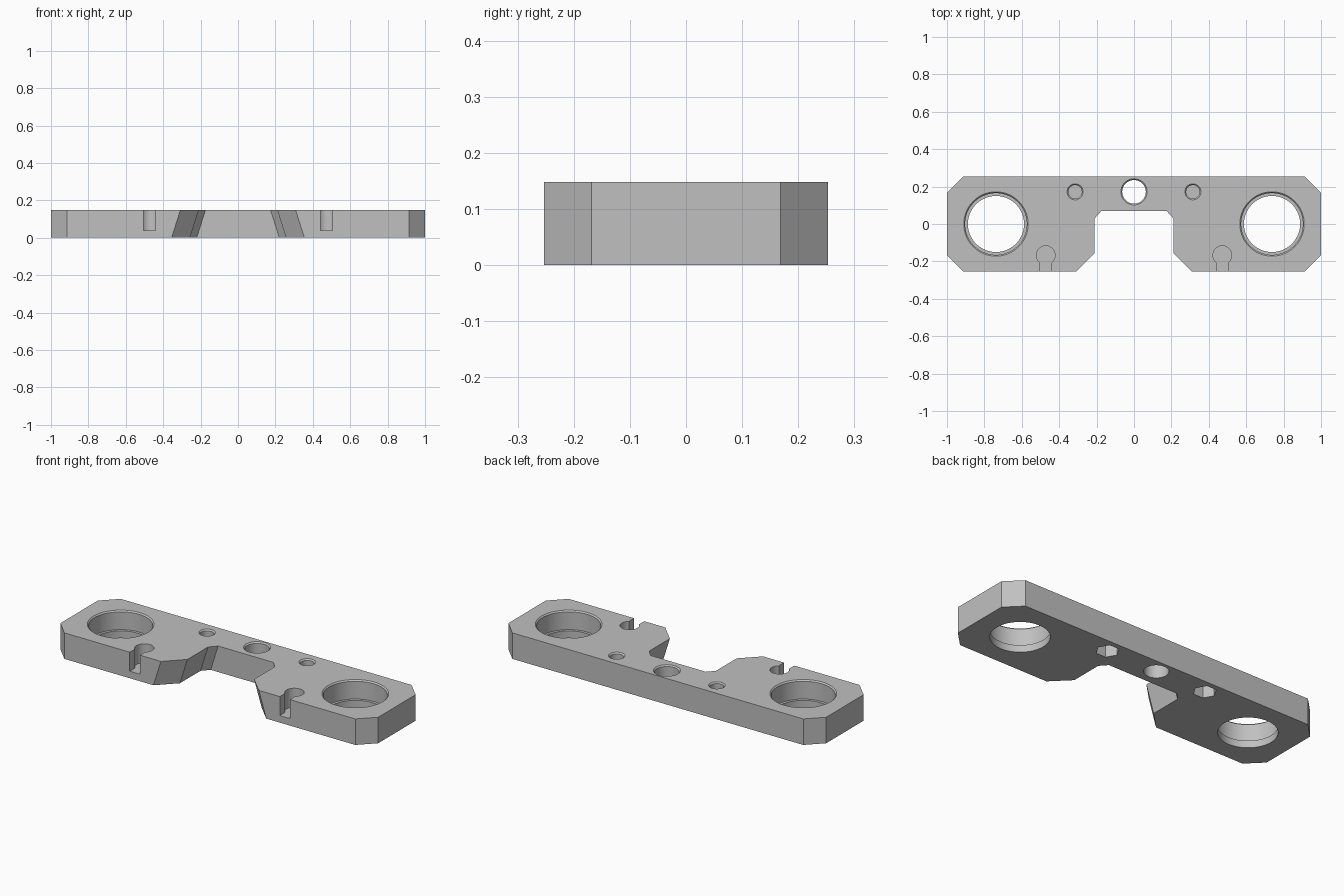
import bpy, bmesh, math

if "Cube" in bpy.data.objects:
    bpy.data.objects.remove(bpy.data.objects["Cube"], do_unlink=True)

H = 0.148          # plate thickness
Y = 0.253          # half depth
C = 0.085          # corner chamfer
SHEAR = 0.047      # how far the notch walls lean outward at the bottom
LIP = 0.007        # small countersink on hole rims

grey = bpy.data.materials.new("plain grey")
grey.use_nodes = True
colour = (0.53, 0.53, 0.53, 1)
grey.diffuse_color = colour
grey.node_tree.nodes["Principled BSDF"].inputs["Base Color"].default_value = colour


def loft(name, rings):
    """Solid through a stack of matching rings, bottom first."""
    bm = bmesh.new()
    loops = [[bm.verts.new(p) for p in ring] for ring in rings]
    n = len(loops[0])
    bm.faces.new(list(reversed(loops[0])))
    bm.faces.new(loops[-1])
    for a, b in zip(loops, loops[1:]):
        for i in range(n):
            j = (i + 1) % n
            bm.faces.new((a[i], a[j], b[j], b[i]))
    bmesh.ops.recalc_face_normals(bm, faces=bm.faces)
    mesh = bpy.data.meshes.new(name)
    bm.to_mesh(mesh)
    bm.free()
    obj = bpy.data.objects.new(name, mesh)
    bpy.context.collection.objects.link(obj)
    mesh.materials.append(grey)
    return obj


def turned(name, x, y, profile, sides=64):
    """Solid of revolution from (radius, height) pairs."""
    turn = [2 * math.pi * i / sides for i in range(sides)]
    return loft(name, [[(x + r * math.cos(a), y + r * math.sin(a), z) for a in turn]
                       for r, z in profile])


def outline(z, lean):
    """Chamfered plate outline with the notch in the front edge."""
    half = [(0.174 + lean, 0.07), (0.21 + lean, 0.03), (0.21 + lean, -0.155),
            (0.308 + lean, -Y), (1 - C, -Y), (1, C - Y), (1, Y - C), (1 - C, Y)]
    return [(x, y, z) for x, y in half] + [(-x, y, z) for x, y in reversed(half)]


def keyhole(x, z):
    """Round pocket opening to the front through a narrower slot."""
    r, w, cy = 0.05, 0.032, -0.167
    start = -math.acos(w / r)
    sweep = math.pi - 2 * start
    arc = [start + sweep * i / 40 for i in range(41)]
    ring = [(x + r * math.cos(a), cy + r * math.sin(a), z) for a in arc]
    return ring + [(x - w, -Y - 0.05, z), (x + w, -Y - 0.05, z)]


def hole(r, bottom):
    """Plain bore profile ending in a countersunk top rim."""
    return [(r, bottom), (r, H - LIP), (r + LIP, H), (r + LIP, H + 0.05)]


plate = loft("mounting_plate", [outline(0, SHEAR), outline(H, 0)])

# Cutters: centre bore, then mirrored stepped bores, screw holes, nut and key pockets
cutters = [turned("centre_bore", 0, 0.172, hole(0.063, -0.05))]
for s in (-1, 1):
    cutters += [
        turned("large_bore", s * 0.738, 0, [(0.15, -0.05), (0.15, 0.04)] + hole(0.165, 0.04), 96),
        turned("screw_hole", s * 0.315, 0.172, hole(0.036, 0.08), 48),
        turned("nut_pocket", s * 0.315, 0.172, [(0.06, -0.05), (0.06, 0.07)], 6),
        loft("key_pocket", [keyhole(s * 0.472, 0.04), keyhole(s * 0.472, H + 0.05)]),
    ]

bpy.ops.object.select_all(action='DESELECT')
bpy.context.view_layer.objects.active = plate
plate.select_set(True)
for cutter in cutters:
    cutter.hide_render = True
    mod = plate.modifiers.new(cutter.name, 'BOOLEAN')
    mod.operation = 'DIFFERENCE'
    mod.solver = 'EXACT'
    mod.object = cutter
    bpy.ops.object.modifier_apply(modifier=mod.name)
    bpy.data.objects.remove(cutter, do_unlink=True)

# Smooth bores, crisp edges
bpy.ops.object.shade_smooth_by_angle(angle=math.radians(25))
